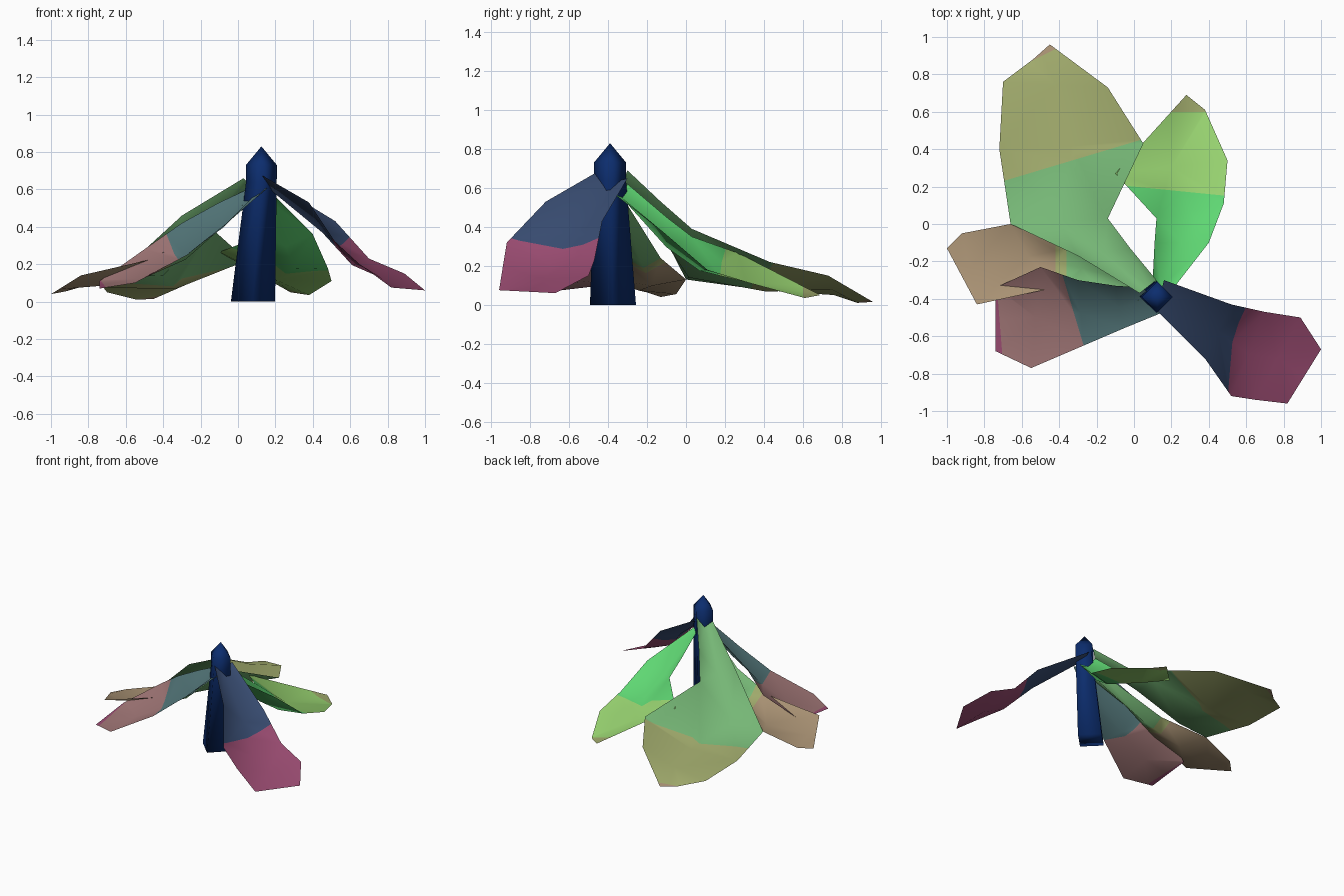
import bpy
import bmesh
import math
from mathutils import Vector

cube = bpy.data.objects.get("Cube")
if cube:
    bpy.data.objects.remove(cube, do_unlink=True)


def to_linear(value):
    value /= 255
    return value / 12.92 if value < 0.04 else ((value + 0.055) / 1.055) ** 2.4


def make_material(name, red, green, blue):
    colour = (to_linear(red), to_linear(green), to_linear(blue), 1)
    material = bpy.data.materials.new(name)
    material.use_nodes = True
    material.diffuse_color = colour
    shader = material.node_tree.nodes["Principled BSDF"]
    shader.inputs["Base Color"].default_value = colour
    shader.inputs["Roughness"].default_value = 0.8
    return material


def finish(bm, name, materials, smooth_angle):
    mesh = bpy.data.meshes.new(name)
    bm.to_mesh(mesh)
    bm.free()
    for material in materials:
        mesh.materials.append(material)
    part = bpy.data.objects.new(name, mesh)
    bpy.context.collection.objects.link(part)
    bpy.ops.object.select_all(action="DESELECT")
    part.select_set(True)
    bpy.context.view_layer.objects.active = part
    bpy.ops.object.shade_smooth_by_angle(angle=math.radians(smooth_angle))


def make_leaf(name, rows, base, outer, splits):
    """Sheet of rows (left edge, right edge, sink of the midrib), cut and
    coloured across its length. Each split is a point and outward direction."""
    bm = bmesh.new()
    previous = None
    for left, right, depth in rows:
        left, right = Vector(left), Vector(right)
        middle = (left + right) / 2 - Vector((0, 0, depth))
        current = [bm.verts.new(p) for p in (left, middle, right)]
        if previous:
            for side in range(2):
                bm.faces.new((previous[side], previous[side + 1],
                              current[side + 1], current[side]))
        previous = current
    bmesh.ops.triangulate(bm, faces=bm.faces[:])
    for point, direction in splits:
        bmesh.ops.bisect_plane(bm, geom=bm.verts[:] + bm.edges[:] + bm.faces[:],
                               plane_co=point, plane_no=direction)
    for face in bm.faces:
        centre = face.calc_center_median()
        for number, (point, direction) in enumerate(splits, 1):
            if (centre - Vector(point)).dot(Vector(direction)) > 0:
                face.material_index = number
    bm.normal_update()
    if sum(face.normal.z for face in bm.faces) < 0:
        bmesh.ops.reverse_faces(bm, faces=bm.faces[:])
    finish(bm, name, [base] + outer, 120)


stem_blue = make_material("deep blue", 12, 45, 110)
slate = make_material("slate blue", 56, 76, 113)
magenta = make_material("magenta", 155, 76, 114)
teal = make_material("teal", 82, 117, 120)
rose = make_material("dusty rose", 160, 118, 118)
sage = make_material("sage green", 118, 183, 118)
olive = make_material("olive", 160, 170, 108)
bright_green = make_material("bright green", 95, 215, 115)
lime = make_material("lime", 154, 214, 114)
tan = make_material("tan", 168, 145, 115)

# Four-sided leaning stem with a pointed top
bm = bmesh.new()
rings = []
for x, y, z, radius in ((0.08, -0.375, 0, 0.118), (0.125, -0.39, 0.64, 0.082),
                        (0.125, -0.39, 0.73, 0.083)):
    rings.append([bm.verts.new((x + radius * math.cos(k * math.pi / 2),
                                y + radius * math.sin(k * math.pi / 2), z))
                  for k in range(4)])
tip = bm.verts.new((0.125, -0.39, 0.83))
bm.faces.new(rings[0][::-1])
for k in range(4):
    n = (k + 1) % 4
    for low, high in zip(rings, rings[1:]):
        bm.faces.new((low[k], low[n], high[n], high[k]))
    bm.faces.new((rings[-1][k], rings[-1][n], tip))
finish(bm, "stem", [stem_blue], 100)

# Large leaf at the back
make_leaf("large_back_leaf", [
    ((0.03, -0.37, 0.66), (0.12, -0.3, 0.69), 0.06),
    ((-0.3, -0.17, 0.46), (-0.02, -0.13, 0.53), 0.11),
    ((-0.66, 0, 0.13), (-0.14, 0.03, 0.39), 0.12),
    ((-0.72, 0.4, 0.075), (0.05, 0.43, 0.22), 0.08),
    ((-0.7, 0.76, 0.05), (-0.14, 0.73, 0.15), 0.02),
    ((-0.54, 0.88, 0.01), (-0.45, 0.96, 0.015), 0),
], sage, [olive, tan], [((-0.33, 0.34, 0.2), (-0.3, 1, 0)),
                        ((-0.45, 0.92, 0.02), (-0.5, 1, 0))])

# Narrow leaf at the back left
make_leaf("narrow_back_leaf", [
    ((0.1, -0.3, 0.62), (0.19, -0.37, 0.57), 0.04),
    ((0.11, -0.1, 0.45), (0.4, -0.1, 0.36), 0.11),
    ((0.12, 0.03, 0.35), (0.48, 0.11, 0.18), 0.09),
    ((-0.1, 0.27, 0.265), (0.5, 0.34, 0.11), 0.07),
    ((0.28, 0.69, 0.05), (0.38, 0.61, 0.035), 0),
], bright_green, [lime, olive], [((0.25, 0.175, 0.2), (0.1, 1, 0)),
                                 ((0.3, 0.6, 0.05), (0, 1, 0))])

# Front left leaf
make_leaf("front_left_leaf", [
    ((0.16, -0.3, 0.65), (0.12, -0.46, 0.68), 0.04),
    ((0.52, -0.43, 0.43), (0.38, -0.72, 0.53), 0.11),
    ((0.7, -0.47, 0.23), (0.52, -0.92, 0.32), 0.08),
    ((0.89, -0.5, 0.15), (0.65, -0.94, 0.2), 0.05),
    ((1, -0.67, 0.06), (0.82, -0.96, 0.075), 0),
], slate, [magenta], [((0.54, -0.63, 0.31), (1, -0.2, -0.6))])

# Front right leaf
make_leaf("front_right_leaf", [
    ((0.05, -0.34, 0.6), (0.16, -0.47, 0.61), 0.02),
    ((-0.1, -0.33, 0.53), (-0.06, -0.56, 0.42), 0.08),
    ((-0.3, -0.3, 0.42), (-0.27, -0.65, 0.25), 0.09),
    ((-0.5, -0.23, 0.28), (-0.55, -0.77, 0.1), 0.07),
    ((-0.74, -0.34, 0.11), (-0.74, -0.68, 0.07), 0),
], teal, [rose, magenta], [((-0.32, -0.48, 0.3), (-1, -0.3, 0)),
                           ((-0.72, -0.5, 0.1), (-1, -0.08, 0))])

# Low right leaf, partly under its neighbours
make_leaf("low_right_leaf", [
    ((0.06, -0.33, 0.56), (0.03, -0.41, 0.52), 0.03),
    ((-0.36, -0.13, 0.24), (-0.2, -0.34, 0.37), 0.08),
    ((-0.66, 0, 0.13), (-0.47, -0.35, 0.225), 0.08),
    ((-0.92, -0.05, 0.055), (-0.84, -0.43, 0.14), 0.025),
    ((-1, -0.13, 0.04), (-0.92, -0.28, 0.09), 0),
], sage, [olive, tan], [((-0.36, -0.2, 0.3), (-1, 0, 0)),
                        ((-0.42, -0.2, 0.3), (-1, 0, 0))])
